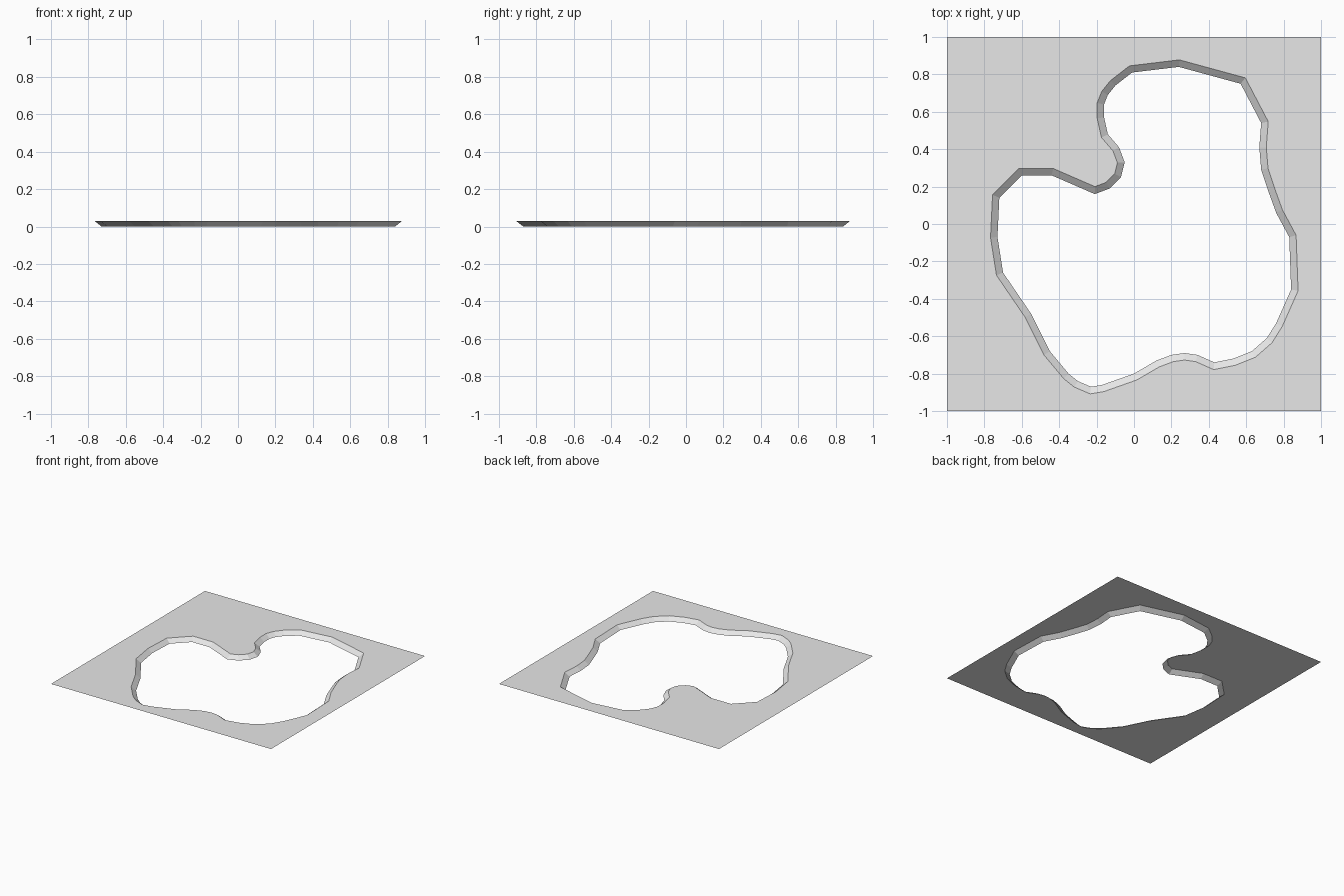
import bpy
import bmesh
from mathutils import Vector

cube = bpy.data.objects.get("Cube")
if cube:
    bpy.data.objects.remove(cube)

HEIGHT = 0.03   # ground level above the pond floor
BANK = 0.037    # horizontal run of the sloping bank

# Water line at the foot of the bank, clockwise from above
SHORE = [
    (-.01, .81), (.24, .84), (.57, .75), (.68, .54), (.67, .41), (.68, .29),
    (.72, .17), (.76, .06), (.83, -.07), (.84, -.35), (.76, -.53), (.71, -.61),
    (.63, -.68), (.53, -.72), (.43, -.74), (.34, -.7), (.27, -.69), (.2, -.7),
    (.12, -.73), (0, -.8), (-.17, -.86), (-.23, -.87), (-.3, -.84), (-.35, -.8),
    (-.45, -.68), (-.55, -.48), (-.7, -.26), (-.73, -.07), (-.72, .14),
    (-.6, .26), (-.44, .26), (-.21, .16), (-.13, .19), (-.07, .25),
    (-.05, .33), (-.08, .41), (-.14, .48), (-.16, .57), (-.16, .64),
    (-.14, .69), (-.1, .74),
]


def offset_loop(points, distance):
    """Push a clockwise outline outward with mitred corners."""
    result = []
    for i, point in enumerate(points):
        p = Vector(point)
        a = (p - Vector(points[i - 1])).normalized()
        b = (Vector(points[(i + 1) % len(points)]) - p).normalized()
        na, nb = Vector((-a.y, a.x)), Vector((-b.y, b.x))
        result.append(p + (na + nb) * distance / (1 + na.dot(nb)))
    return result


def add_loop(bm, points, z):
    return [bm.verts.new((x, y, z)) for x, y in points]


def close_edges(bm, verts):
    return [bm.edges.new((v, verts[(i + 1) % len(verts)])) for i, v in enumerate(verts)]


def finish(bm, name, material):
    # All surfaces face upward
    bm.normal_update()
    bmesh.ops.reverse_faces(bm, faces=[f for f in bm.faces if f.normal.z < 0])
    mesh = bpy.data.meshes.new(name)
    bm.to_mesh(mesh)
    bm.free()
    mesh.materials.append(material)
    bpy.context.collection.objects.link(bpy.data.objects.new(name, mesh))


grey = bpy.data.materials.new("ground_grey")
grey.use_nodes = True
grey.diffuse_color = (0.8, 0.8, 0.8, 1)
grey.node_tree.nodes["Principled BSDF"].inputs["Base Color"].default_value = grey.diffuse_color

rim = offset_loop(SHORE, BANK)

# Flat square ground with the pond opening
bm = bmesh.new()
corners = [(-1, -1), (1, -1), (1, 1), (-1, 1)]
edges = close_edges(bm, add_loop(bm, corners, HEIGHT))
edges += close_edges(bm, add_loop(bm, rim, HEIGHT))
bmesh.ops.triangle_fill(bm, edges=edges, use_beauty=True, normal=(0, 0, 1))
bmesh.ops.dissolve_degenerate(bm, edges=bm.edges[:], dist=0.0001)
finish(bm, "ground", grey)

# Sloping bank from the rim down to the water line
bm = bmesh.new()
top, foot = add_loop(bm, rim, HEIGHT), add_loop(bm, SHORE, 0)
for i in range(len(SHORE)):
    j = (i + 1) % len(SHORE)
    bm.faces.new((top[i], top[j], foot[j], foot[i]))
finish(bm, "pond_bank", grey)
